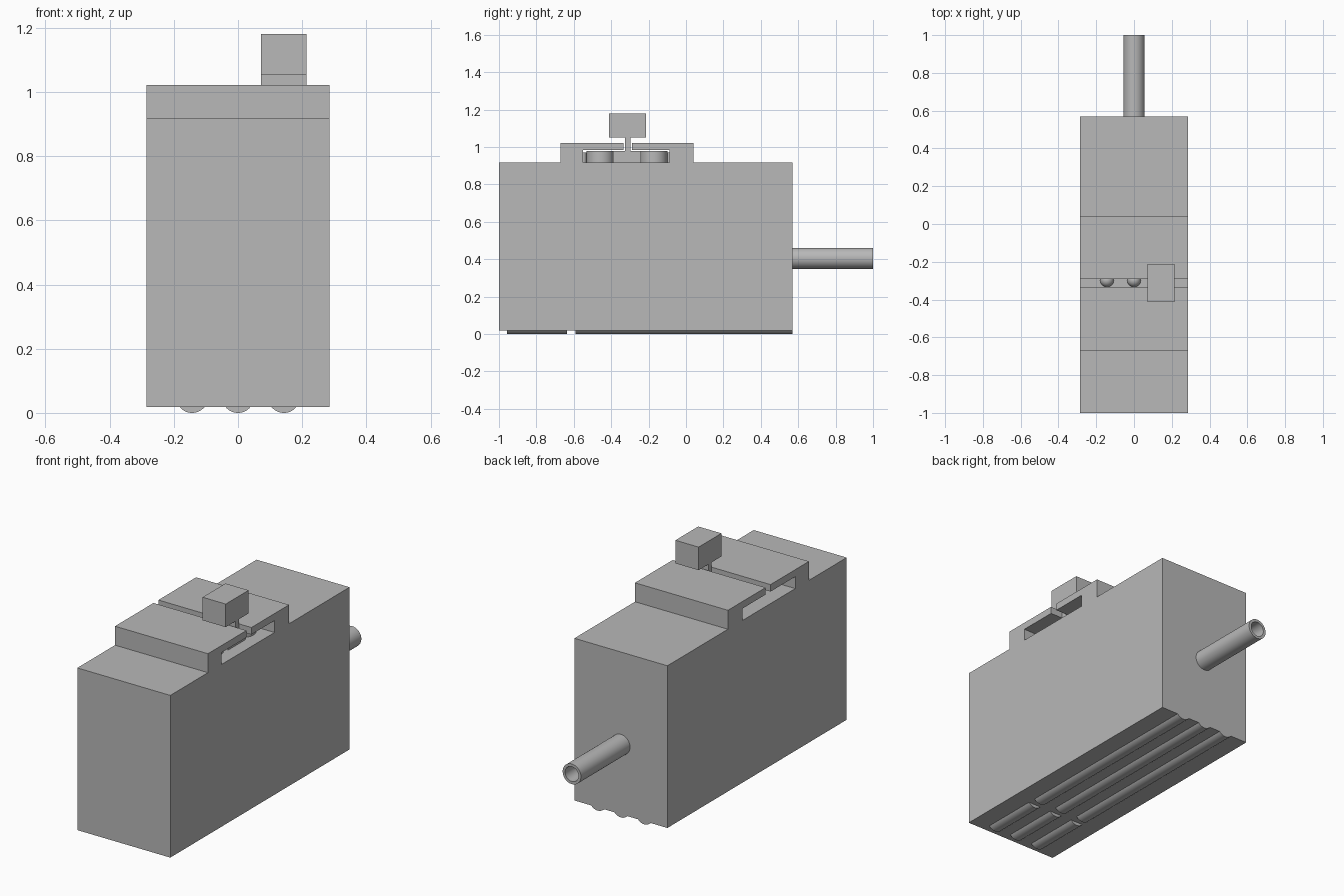
import bpy, bmesh, math
from mathutils import Matrix, Vector

if "Cube" in bpy.data.objects:
    bpy.data.objects.remove(bpy.data.objects["Cube"])

grey = bpy.data.materials.new("plain grey")
grey.use_nodes = True
grey.diffuse_color = (0.48, 0.48, 0.48, 1)
grey.node_tree.nodes["Principled BSDF"].inputs["Base Color"].default_value = grey.diffuse_color


def finish(bm, name, smooth=False):
    bmesh.ops.recalc_face_normals(bm, faces=bm.faces)
    mesh = bpy.data.meshes.new(name)
    bm.to_mesh(mesh)
    bm.free()
    mesh.materials.append(grey)
    obj = bpy.data.objects.new(name, mesh)
    bpy.context.collection.objects.link(obj)
    if smooth:
        bpy.ops.object.select_all(action="DESELECT")
        obj.select_set(True)
        bpy.context.view_layer.objects.active = obj
        bpy.ops.object.shade_smooth_by_angle(angle=math.radians(35))
    return obj


def box(name, low, high):
    low, high = Vector(low), Vector(high)
    bm = bmesh.new()
    bmesh.ops.create_cube(bm, size=1, matrix=Matrix.Translation((low + high) / 2)
                          @ Matrix.Diagonal((high - low).to_4d()))
    return finish(bm, name)


def rod(name, start, end, radius):
    start, end = Vector(start), Vector(end)
    axis = end - start
    turn = axis.to_track_quat("Z", "Y").to_matrix().to_4x4()
    bm = bmesh.new()
    bmesh.ops.create_cone(bm, cap_ends=True, segments=48, radius1=radius, radius2=radius,
                          depth=axis.length, matrix=Matrix.Translation((start + end) / 2) @ turn)
    return finish(bm, name, True)


# Housing: side outline with raised deck, slider channel and slit
HALF, BASE, TOP, DECK, ROOF = 0.285, 0.018, 0.917, 1.022, 0.983
SLIT = (-0.333, -0.29)
CHANNEL = (-0.55, -0.087)
outline = [(-1, BASE), (0.57, BASE), (0.57, TOP), (0.04, TOP), (0.04, DECK),
           (SLIT[1], DECK), (SLIT[1], ROOF), (CHANNEL[1], ROOF), (CHANNEL[1], TOP),
           (CHANNEL[0], TOP), (CHANNEL[0], ROOF), (SLIT[0], ROOF), (SLIT[0], DECK),
           (-0.67, DECK), (-0.67, TOP), (-1, TOP)]
bm = bmesh.new()
side = bm.faces.new([bm.verts.new((-HALF, y, z)) for y, z in outline])
moved = bmesh.ops.extrude_face_region(bm, geom=[side])["geom"]
bmesh.ops.translate(bm, vec=(2 * HALF, 0, 0),
                    verts=[v for v in moved if isinstance(v, bmesh.types.BMVert)])
finish(bm, "housing")

# Sliding switch: knob, stem, block and rounded ends
KNOB_X = (0.072, 0.214)
MID_X = sum(KNOB_X) / 2
box("knob", (KNOB_X[0], -0.413, 1.052), (KNOB_X[1], -0.213, 1.18))
box("knob_stem", (KNOB_X[0], -0.327, 0.97), (KNOB_X[1], -0.298, 1.055))
box("slider_block", (KNOB_X[0], -0.39, TOP), (KNOB_X[1], -0.24, 0.978))
for label, y in (("front", -0.458), ("back", -0.172)):
    rod(label + "_slider_roller", (MID_X, y, TOP), (MID_X, y, 0.978), 0.073)

# Channel stops and floor bumps, one per switch position
for i, x in enumerate((-MID_X, 0, MID_X)):
    for label, y in zip(("front", "back"), CHANNEL):
        rod(f"{label}_stop_{i}", (x, y, TOP), (x, y, 0.97), 0.018)
    bm = bmesh.new()
    bmesh.ops.create_uvsphere(bm, u_segments=24, v_segments=12, radius=0.036,
                              matrix=Matrix.Translation((x, -0.298, TOP)))
    finish(bm, f"floor_bump_{i}", True)

    # Underside ribs, each broken by a short gap
    rod(f"long_rib_{i}", (x, -0.59, 0.05), (x, 0.57, 0.05), 0.05)
    rod(f"short_rib_{i}", (x, -0.957, 0.05), (x, -0.635, 0.05), 0.05)

# Hollow tube at the back: spin a wall section about its axis
bm = bmesh.new()
section = [(0.056, 0.56), (0.056, 1.0), (0.041, 1.0), (0.041, 0.56)]
wall = [bm.verts.new((r, y, 0.405)) for r, y in section]
edges = [bm.edges.new((wall[i], wall[(i + 1) % 4])) for i in range(4)]
bmesh.ops.spin(bm, geom=wall + edges, cent=(0, 0, 0.405), axis=(0, 1, 0),
               angle=math.tau, steps=48)
bmesh.ops.remove_doubles(bm, verts=bm.verts, dist=0.0001)
finish(bm, "back_tube", True)
